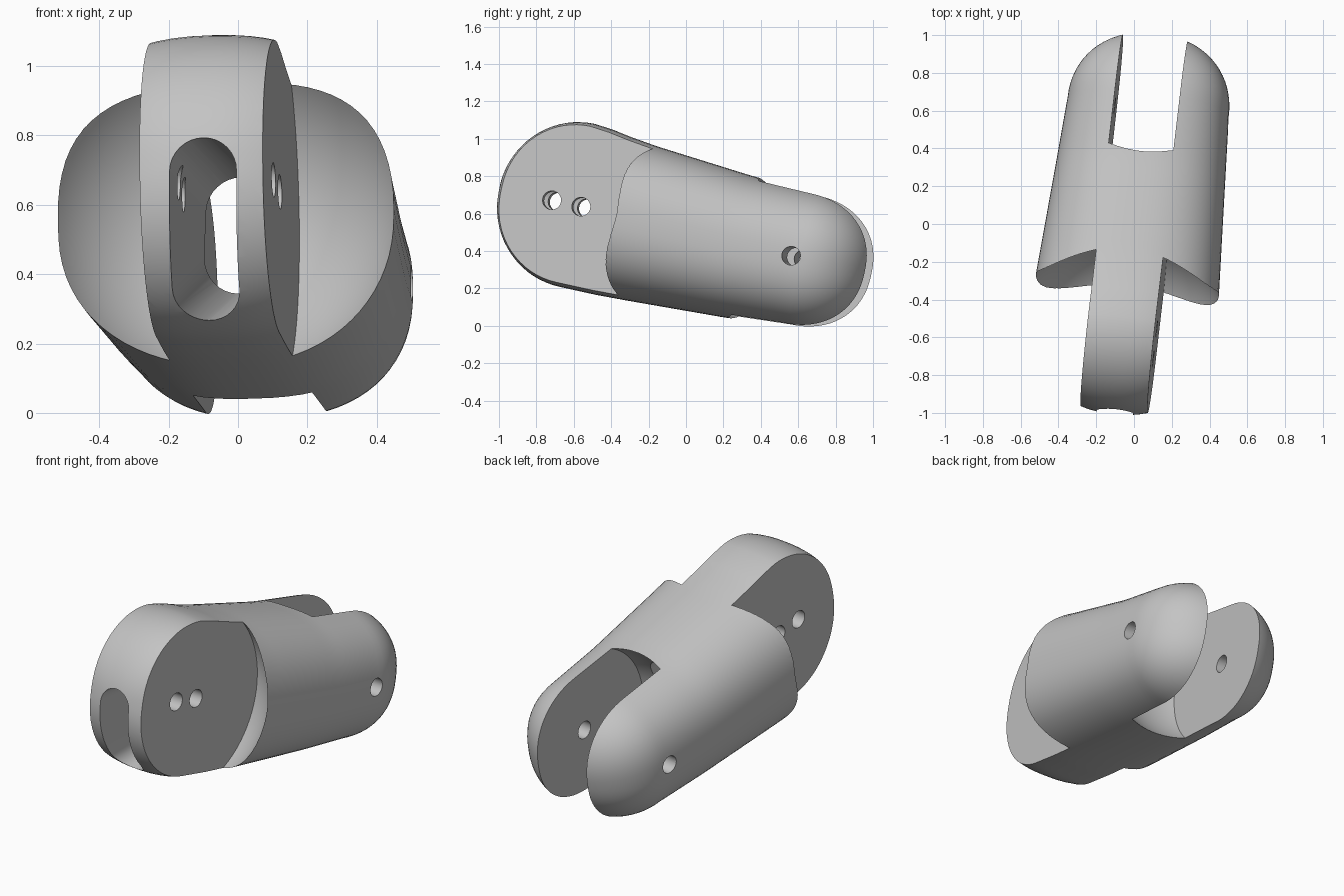
import bpy, bmesh, math
from mathutils import Matrix, Vector

cube = bpy.data.objects.get("Cube")
if cube:
    bpy.data.objects.remove(cube, do_unlink=True)

# Tilted frame of the link: u sideways, v along the length, w up
u = Vector((1, -0.11, 0.03)).normalized()
v = Vector((0, 1, -0.222))
v = (v - u * v.dot(u)).normalized()
w = u.cross(v)
frame = Matrix((u, v, w)).transposed().to_4x4()
frame.translation = (0.002, 0, 0.52)

grey = bpy.data.materials.new("light_grey")
grey.use_nodes = True
colour = (0.55, 0.55, 0.55, 1)
grey.diffuse_color = colour
grey.node_tree.nodes["Principled BSDF"].inputs["Base Color"].default_value = colour


def loft(name, rings, matrix):
    """Skin a closed solid through rings of equal length."""
    bm = bmesh.new()
    loops = [[bm.verts.new(p) for p in ring] for ring in rings]
    n = len(loops[0])
    for a, b in zip(loops, loops[1:]):
        for i in range(n):
            j = (i + 1) % n
            bm.faces.new((a[i], a[j], b[j], b[i]))
    bm.faces.new(loops[0][::-1])
    bm.faces.new(loops[-1])
    bmesh.ops.remove_doubles(bm, verts=bm.verts, dist=1e-5)
    bmesh.ops.dissolve_degenerate(bm, edges=bm.edges, dist=1e-6)
    bmesh.ops.recalc_face_normals(bm, faces=bm.faces)
    bm.transform(matrix)
    mesh = bpy.data.meshes.new(name)
    bm.to_mesh(mesh)
    bm.free()
    mesh.materials.append(grey)
    ob = bpy.data.objects.new(name, mesh)
    bpy.context.collection.objects.link(ob)
    return ob


def ball_cutter(name, u0, u1, centre, low, radius, end):
    """Slab of a ball between two side planes, run straight out past one end."""
    rings = []
    side = 1 if end > centre else -1
    for k in range(17):
        x = u0 + (u1 - u0) * k / 16
        r = math.sqrt(radius ** 2 - x ** 2)
        arc = [(x, centre - side * r * math.cos(a), low + r * math.sin(a))
               for a in (math.pi * (i / 40 - 0.5) for i in range(41))]
        rings.append(arc + [(x, end, low + r), (x, end, low - r)])
    return loft(name, rings, frame)


def pin(name, y, z):
    """Sideways pin through the link at a given length and height."""
    rings = []
    for x in (-0.8, 0.8):
        rings.append([(x, y + 0.05 * math.cos(a), z + 0.05 * math.sin(a))
                      for a in (math.tau * i / 32 for i in range(32))])
    return loft(name, rings, frame)


# Link body: rounded cross-sections with a dome at each end
FRONT, BACK = -0.6, 0.64
# length, top, bottom, half width
KEYS = [(-0.6, 0.441, -0.45, 0.5), (-0.5, 0.432, -0.45, 0.497),
        (-0.4, 0.415, -0.45, 0.492), (-0.25, 0.396, -0.445, 0.483),
        (0.3, 0.35, -0.42, 0.45), (0.64, 0.345, -0.398, 0.43)]


def section(y, scale=1, at=None):
    for a, b in zip(KEYS, KEYS[1:]):
        if y <= b[0]:
            break
    t = (y - a[0]) / (b[0] - a[0])
    top, bottom, half = (a[k] + (b[k] - a[k]) * t for k in (1, 2, 3))
    mid, high = (top + bottom) / 2, (top - bottom) / 2
    ring = []
    for i in range(72):
        c, s = math.cos(math.tau * i / 72), math.sin(math.tau * i / 72)
        e = 2 / 2.35
        ring.append((half * scale * math.copysign(abs(c) ** e, c), y if at is None else at,
                     mid + high * scale * math.copysign(abs(s) ** e, s)))
    return ring


rings = []
STEPS = 18
for i in range(STEPS, 0, -1):
    a = math.pi / 2 * i / STEPS
    rings.append(section(FRONT, max(math.cos(a), 0), FRONT - 0.425 * math.sin(a)))
for i in range(25):
    rings.append(section(FRONT + (BACK - FRONT) * i / 24))
for i in range(1, STEPS + 1):
    a = math.pi / 2 * i / STEPS
    e = 2 / 2.15
    rings.append(section(BACK, max(math.cos(a), 0) ** e, BACK + 0.395 * math.sin(a) ** e))
body = loft("finger_link", rings, frame)

# Hollow ball shoulders beside the tongue, and the rear fork slot
cutters = [ball_cutter("left_shoulder_cutter", 0.183, 0.54, -0.58, -0.02, 0.55, -1.4),
           ball_cutter("right_shoulder_cutter", -0.54, -0.174, -0.58, -0.02, 0.55, -1.4),
           ball_cutter("fork_cutter", -0.175, 0.17, 0.61, -0.03, 0.478, 1.4)]


# Tapered cable tunnel from the tongue to the fork
def stadium(cx, y, cz, r, half):
    pts = []
    for i in range(34):
        a = math.pi * (i if i < 17 else i - 1) / 16
        lift = (half - r) * (1 if i < 17 else -1)
        pts.append((cx + r * math.cos(a), y, cz + lift + r * math.sin(a)))
    return pts


cutters.append(loft("tunnel_cutter", [stadium(-0.115, -1.15, 0.524, 0.097, 0.285),
                                      stadium(0.04, 0.55, 0.515, 0.1, 0.135)],
                    Matrix.Identity(4)))

# Hinge pin holes
for name, y, z in (("tongue_front_pin", -0.717, -0.008), ("tongue_rear_pin", -0.556, -0.008),
                   ("fork_pin", 0.633, -0.023)):
    cutters.append(pin(name, y, z))

for cutter in cutters:
    cutter.hide_render = True
    mod = body.modifiers.new(cutter.name, 'BOOLEAN')
    mod.operation = 'DIFFERENCE'
    mod.solver = 'EXACT'
    mod.object = cutter

# Bake the cuts and drop the cutters
bpy.context.view_layer.update()
graph = bpy.context.evaluated_depsgraph_get()
baked = bpy.data.meshes.new_from_object(body.evaluated_get(graph))
body.modifiers.clear()
body.data = baked
for cutter in cutters:
    bpy.data.objects.remove(cutter, do_unlink=True)

bpy.ops.object.select_all(action='DESELECT')
body.select_set(True)
bpy.context.view_layer.objects.active = body
bpy.ops.object.shade_smooth_by_angle(angle=math.radians(30))
